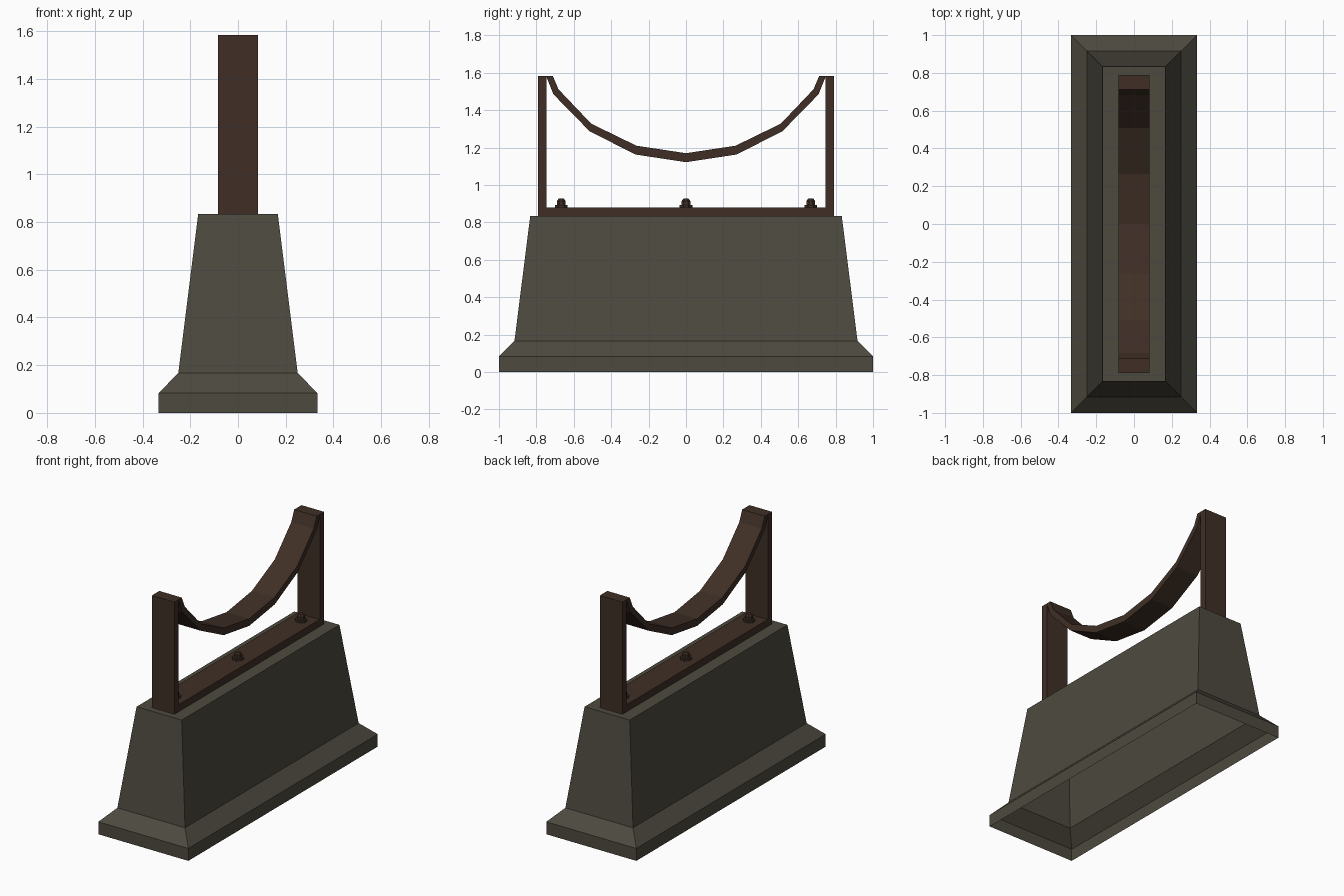
import bpy, bmesh, math
from mathutils import Matrix

if "Cube" in bpy.data.objects:
    bpy.data.objects.remove(bpy.data.objects["Cube"])


def material(name, rgb):
    m = bpy.data.materials.new(name)
    m.diffuse_color = (*rgb, 1)
    m.use_nodes = True
    m.node_tree.nodes["Principled BSDF"].inputs["Base Color"].default_value = m.diffuse_color
    return m


STONE = material("grey_stone", (0.075, 0.068, 0.050))
WOOD = material("dark_brown", (0.050, 0.028, 0.019))


def finish(name, bm, mat):
    bm.normal_update()
    me = bpy.data.meshes.new(name)
    bm.to_mesh(me)
    bm.free()
    me.materials.append(mat)
    ob = bpy.data.objects.new(name, me)
    bpy.context.collection.objects.link(ob)
    return ob


def box(name, y0, y1, z0, z1, half_x, mat):
    bm = bmesh.new()
    bmesh.ops.create_cube(bm, size=1)
    for v in bm.verts:
        v.co = (v.co.x * 2 * half_x, y0 + (v.co.y + .5) * (y1 - y0), z0 + (v.co.z + .5) * (z1 - z0))
    return finish(name, bm, mat)


def bridge(bm, lower, upper):
    n = len(lower)
    for i in range(n):
        j = (i + 1) % n
        bm.faces.new((lower[i], lower[j], upper[j], upper[i]))


# Tapered pedestal: stacked rectangles, capped on top and hollow underneath
bm = bmesh.new()
rings = []
for hx, hy, z in [(.333, 1, 0), (.333, 1, .083), (.25, .917, .167), (.167, .833, .833)]:
    rings.append([bm.verts.new((sx * hx, sy * hy, z)) for sx, sy in ((-1, -1), (1, -1), (1, 1), (-1, 1))])
for a, b in zip(rings, rings[1:]):
    bridge(bm, a, b)
bm.faces.new(rings[-1])
finish("pedestal", bm, STONE)

# Frame: bottom plank and two end posts
W = 0.083
box("bottom_plank", -.745, .745, .833, .88, W, WOOD)
for s, side in ((-1, "front"), (1, "back")):
    y0, y1 = sorted((s * .79, s * .745))
    box(side + "_post", y0, y1, .833, 1.583, W, WOOD)

# Sagging cradle: half profile mirrored, (y, upper z) and (y, lower z)
upper = [(0, 1.170), (.265, 1.210), (.507, 1.328), (.682, 1.512), (.712, 1.583)]
lower = [(0, 1.122), (.262, 1.162), (.497, 1.288), (.706, 1.488), (.745, 1.583)]
lower = [(0, 1.122), (.270, 1.163), (.515, 1.287), (.709, 1.485), (.748, 1.583)]
both = lambda half: [(-y, z) for y, z in half[:0:-1]] + half
loop = both(lower) + both(upper)[::-1]
n = len(both(lower))
bm = bmesh.new()
sides = [[bm.verts.new((x, y, z)) for y, z in loop] for x in (-W, W)]
bridge(bm, *sides)
for s in sides:
    for i in range(n - 1):
        bm.faces.new((s[i], s[i + 1], s[-2 - i], s[-1 - i]))
bmesh.ops.recalc_face_normals(bm, faces=bm.faces)
finish("cradle", bm, WOOD)

# Three bolts on the plank: washer with a chamfered head
for y, where in ((-.667, "front"), (0, "middle"), (.667, "back")):
    bm = bmesh.new()
    for r1, r2, z0, z1 in [(.037, .037, .875, .893), (.025, .025, .893, .915), (.025, .015, .915, .927)]:
        bmesh.ops.create_cone(bm, cap_ends=True, segments=8, radius1=r1, radius2=r2, depth=z1 - z0,
                              matrix=Matrix.Translation((0, y, (z0 + z1) / 2)) @ Matrix.Rotation(math.pi / 8, 4, 'Z'))
    finish(where + "_bolt", bm, WOOD)
